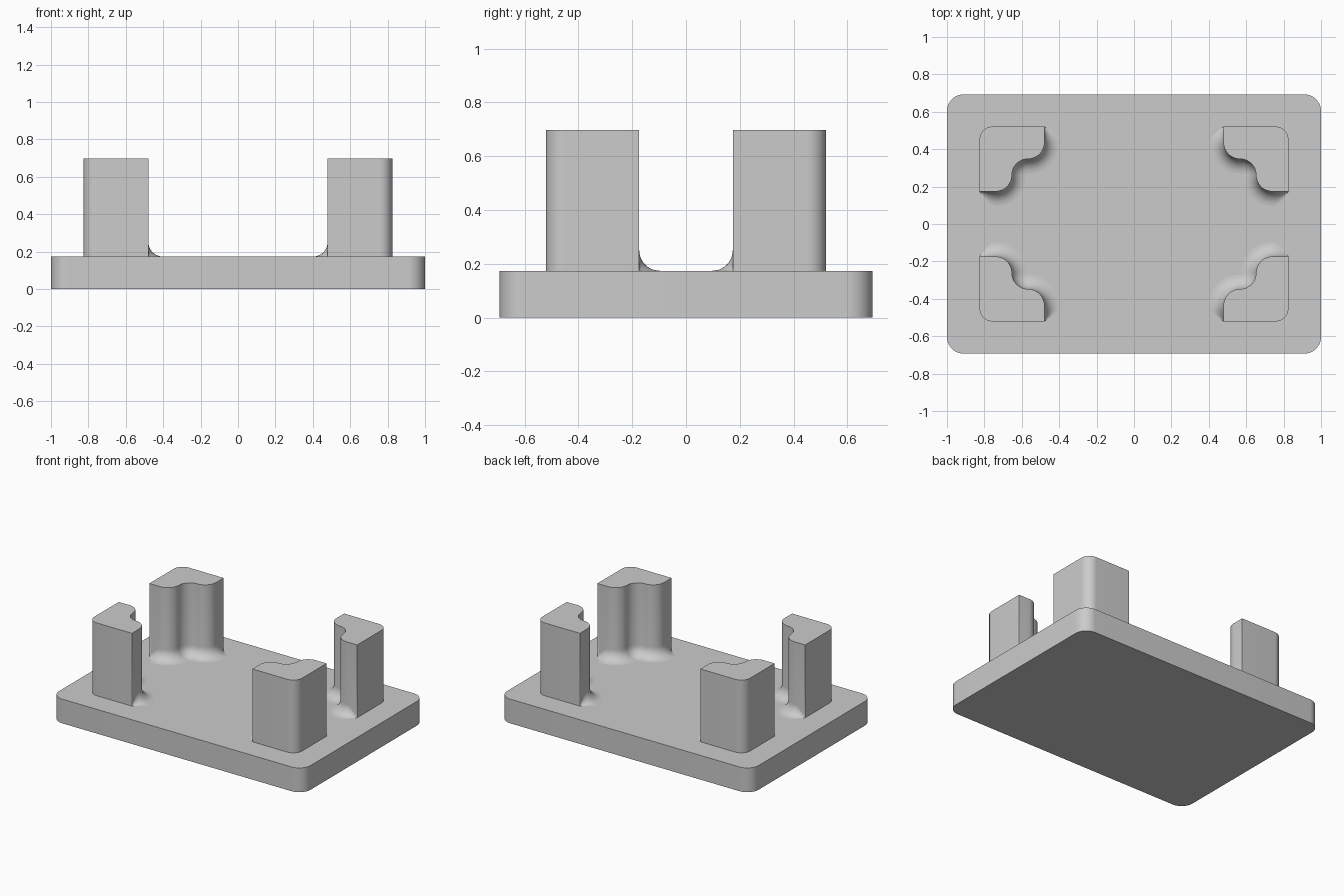
import bpy, bmesh
from math import sin, cos, pi, radians
from mathutils import Vector

default = bpy.data.objects.get("Cube")
if default:
    bpy.data.objects.remove(default)

grey = bpy.data.materials.new("plain grey")
grey.use_nodes = True
colour = (0.6, 0.6, 0.6, 1)
grey.diffuse_color = colour
grey.node_tree.nodes["Principled BSDF"].inputs["Base Color"].default_value = colour

HALF_X, HALF_Y, PLATE_H, TOP = 1.0, 0.693, 0.174, 0.697
R = 0.087          # radius of the wavy inner wall
FILLET = 0.077     # radius of the blend into the plate


def arc(cx, cy, r, a0, a1, steps=12):
    """Points on an arc, with the unit direction from its centre."""
    result = []
    for i in range(steps + 1):
        a = radians(a0 + (a1 - a0) * i / steps)
        d = Vector((cos(a), sin(a)))
        result.append((Vector((cx, cy)) + d * r, d))
    return result


def loft(name, rings):
    """Closed solid through rings of equal point count."""
    bm = bmesh.new()
    loops = [[bm.verts.new(p) for p in ring] for ring in rings]
    n = len(loops[0])
    for low, high in zip(loops, loops[1:]):
        for i in range(n):
            j = (i + 1) % n
            bm.faces.new((low[i], low[j], high[j], high[i]))
    bm.faces.new(loops[0][::-1])
    bm.faces.new(loops[-1])
    bmesh.ops.remove_doubles(bm, verts=bm.verts[:], dist=1e-5)
    bmesh.ops.recalc_face_normals(bm, faces=bm.faces[:])
    mesh = bpy.data.meshes.new(name)
    bm.to_mesh(mesh)
    bm.free()
    mesh.materials.append(grey)
    obj = bpy.data.objects.new(name, mesh)
    bpy.context.collection.objects.link(obj)
    bpy.ops.object.select_all(action='DESELECT')
    obj.select_set(True)
    bpy.context.view_layer.objects.active = obj
    bpy.ops.object.shade_smooth_by_angle(angle=radians(30))
    return obj


# Base plate with rounded corners
corner = 0.09
outline = []
for k, (sx, sy) in enumerate([(1, 1), (-1, 1), (-1, -1), (1, -1)]):
    outline += [p for p, d in arc(sx * (HALF_X - corner), sy * (HALF_Y - corner),
                                  corner, 90 * k, 90 * k + 90)]
loft("base_plate", [[(p.x, p.y, z) for p in outline] for z in (0, PLATE_H)])

# Post outline: each entry is position, outward direction, blend radius
x0, x1, y0, y1 = 0.479, 0.826, 0.174, 0.521
outer = 0.07
still = Vector((0, 0))
post = [(p, still, 0) for p, d in arc(x1 - outer, y1 - outer, outer, 0, 90)]
fade = [sin(pi / 2 * i / 6) for i in range(6)]
for i, f in enumerate(fade):                       # end wall, blend growing
    y = y1 + (y1 - 3 * R - y0) * -i / 6
    post.append((Vector((x0, y)), Vector((-1, 0)), FILLET * f))
post += [(p, d, FILLET) for p, d in arc(x0 + R, y0 + 3 * R, R, 180, 270)]
post += [(p, -d, FILLET) for p, d in arc(x0 + R, y0 + R, R, 90, 0)][1:-1]
post += [(p, d, FILLET) for p, d in arc(x0 + 3 * R, y0 + R, R, 180, 270)]
for i, f in reversed(list(enumerate(fade))):       # end wall, blend fading
    x = x1 - (x1 - x0 - 3 * R) * i / 6
    post.append((Vector((x, y0)), Vector((0, -1)), FILLET * f))


def post_ring(a, z=None):
    ring = []
    for p, d, r in post:
        q = p + d * r * (1 - sin(a))
        ring.append((q.x, q.y, PLATE_H + r * (1 - cos(a)) if z is None else z))
    return ring


# Four corner posts, blended into the plate on their inner side
rings = [post_ring(0, PLATE_H - 0.02)]
rings += [post_ring(pi / 2 * i / 8) for i in range(9)]
rings.append(post_ring(pi / 2, TOP))
posts = loft("corner_posts", rings)
mirror = posts.modifiers.new("four corners", 'MIRROR')
mirror.use_axis = (True, True, False)
mirror.use_mirror_merge = False
